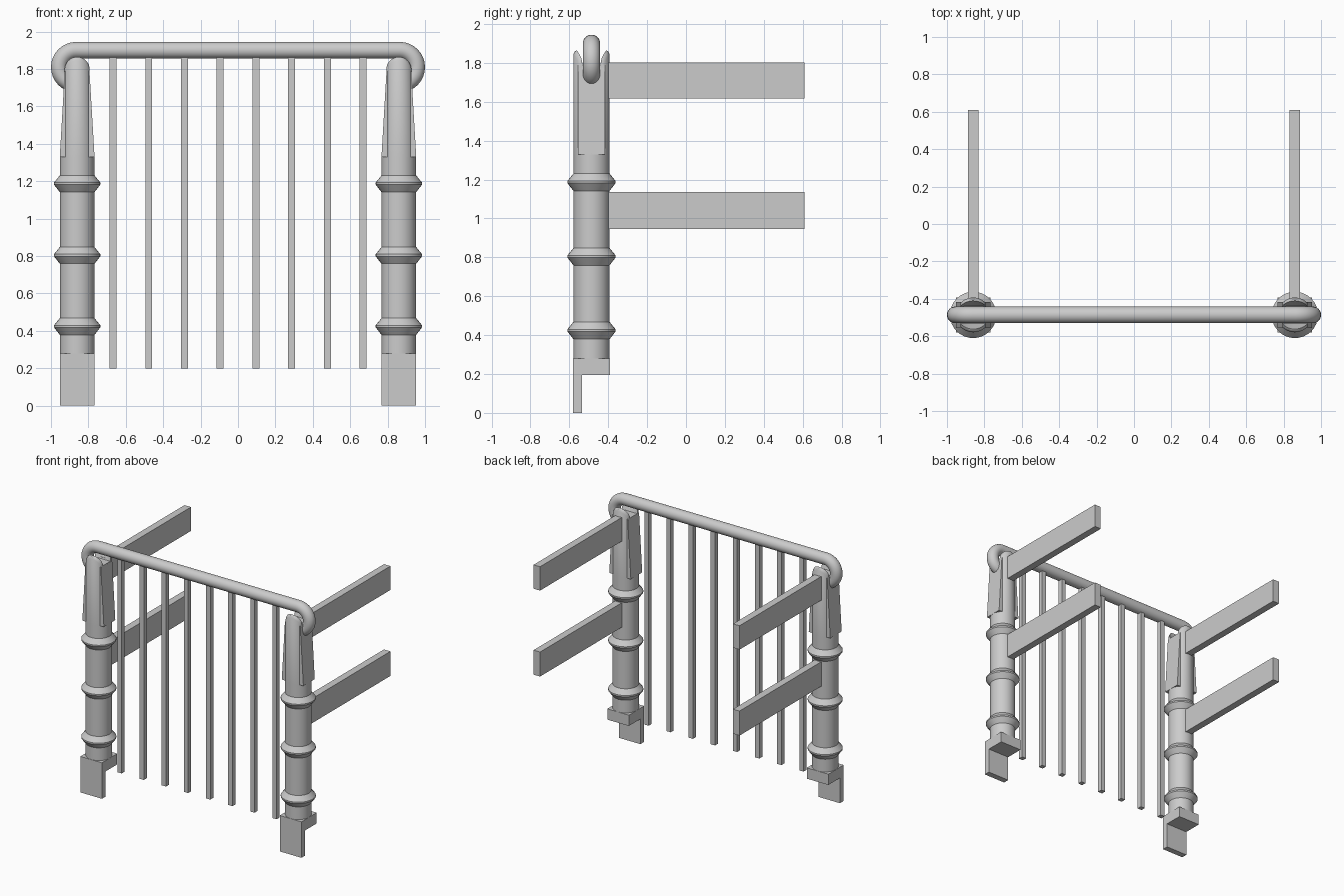
import bpy, bmesh, math

if "Cube" in bpy.data.objects:
    bpy.data.objects.remove(bpy.data.objects["Cube"])

PX, PY, R = 0.86, -0.486, 0.093      # post centre and radius
grey = bpy.data.materials.new("light_grey")
grey.diffuse_color = (0.6, 0.6, 0.6, 1)
grey.use_nodes = True
grey.node_tree.nodes["Principled BSDF"].inputs["Base Color"].default_value = grey.diffuse_color


def make(name, verts, faces, smooth=False):
    me = bpy.data.meshes.new(name)
    me.from_pydata(verts, [], faces)
    bm = bmesh.new()
    bm.from_mesh(me)
    bmesh.ops.recalc_face_normals(bm, faces=bm.faces)
    bm.to_mesh(me)
    bm.free()
    ob = bpy.data.objects.new(name, me)
    bpy.context.collection.objects.link(ob)
    me.materials.append(grey)
    if smooth:
        bpy.ops.object.select_all(action='DESELECT')
        ob.select_set(True)
        bpy.context.view_layer.objects.active = ob
        bpy.ops.object.shade_smooth_by_angle(angle=math.radians(30))
    return ob


def loft(name, rings, smooth=False):
    """Join closed rings of equal length and cap both ends."""
    n = len(rings[0])
    verts = [p for ring in rings for p in ring]
    faces = [(i*n + j, i*n + (j+1) % n, (i+1)*n + (j+1) % n, (i+1)*n + j)
             for i in range(len(rings) - 1) for j in range(n)]
    faces += [tuple(range(n)), tuple(range(len(verts) - n, len(verts)))]
    return make(name, verts, faces, smooth)


def rect(cx, cy, hx, hy, z):
    return [(cx-hx, cy-hy, z), (cx+hx, cy-hy, z), (cx+hx, cy+hy, z), (cx-hx, cy+hy, z)]


def box(name, x0, x1, y0, y1, z0, z1):
    cx, cy, hx, hy = (x0+x1)/2, (y0+y1)/2, (x1-x0)/2, (y1-y0)/2
    return loft(name, [rect(cx, cy, hx, hy, z0), rect(cx, cy, hx, hy, z1)])


# post profile (radius, height) with three flared collars
profile = [(R, 0.27)]
for z in (0.425, 0.805, 1.188):
    profile += [(R, z-0.046), (0.124, z-0.006), (0.124, z+0.005), (R, z+0.043)]
profile.append((R, 1.335))

for side, s in (("left", -1), ("right", 1)):
    cx = s * PX
    N = 32
    loft(side + "_post", [[(cx + r*math.cos(2*math.pi*k/N), PY + r*math.sin(2*math.pi*k/N), z)
                           for k in range(N)] for r, z in profile], True)

    # forked, round-topped head of the post
    W, rings = 0.067, []
    for i in range(17):
        x = -W * math.cos(math.pi * i / 16)
        y = math.sqrt(R*R - x*x)
        zt = 1.798 + math.sqrt(max(W*W - x*x, 0))
        half = [(y, 1.33), (y, zt-0.02), (y-0.008, zt-0.005), (y-0.017, zt), (0.045, 1.785)]
        prof = half + [(-a, b) for a, b in reversed(half)]
        rings.append([(cx + x, PY + a, b) for a, b in prof])
    loft(side + "_post_head", rings, True)

    # tapered core between the forks
    loft(side + "_post_core", [rect(cx, PY, 0.093, 0.07, 1.33), rect(cx, PY, 0.066, 0.07, 1.79)])

    # stepped foot: block and hanging front plate
    foot = [(-0.58, 0), (-0.534, 0), (-0.534, 0.196), (-0.392, 0.196), (-0.392, 0.28), (-0.58, 0.28)]
    loft(side + "_foot", [[(cx + d, y, z) for y, z in foot] for d in (-R, R)])

    # side rails running back
    for level, z0, z1 in (("lower", 0.946, 1.137), ("upper", 1.616, 1.802)):
        box(f"{side}_{level}_side_rail", cx-0.028, cx+0.028, PY+0.05, 0.609, z0, z1)

# vertical bars
for i in range(8):
    x = -0.668 + i * 0.1909
    box(f"bar_{i+1}", x-0.0185, x+0.0185, PY-0.0185, PY+0.0185, 0.2, 1.88)

# handrail with curled ends
path = []
for s in (-1, 1):
    arc = [(s*(0.865 + 0.0905*math.sin(a)), PY, 1.81 + 0.0905*math.cos(a))
           for a in (math.pi*k/16 for k in range(17))]
    path += arc[::-1] if s < 0 else arc
tube, n = [], 24
for i, p in enumerate(path):
    a, b = path[max(i-1, 0)], path[min(i+1, len(path)-1)]
    tx, tz = b[0]-a[0], b[2]-a[2]
    L = math.hypot(tx, tz)
    nx, nz = -tz/L, tx/L
    tube.append([(p[0] + 0.0445*math.cos(t)*nx, PY + 0.0445*math.sin(t),
                  p[2] + 0.0445*math.cos(t)*nz)
                 for t in (2*math.pi*k/n for k in range(n))])
loft("handrail", tube, True)
